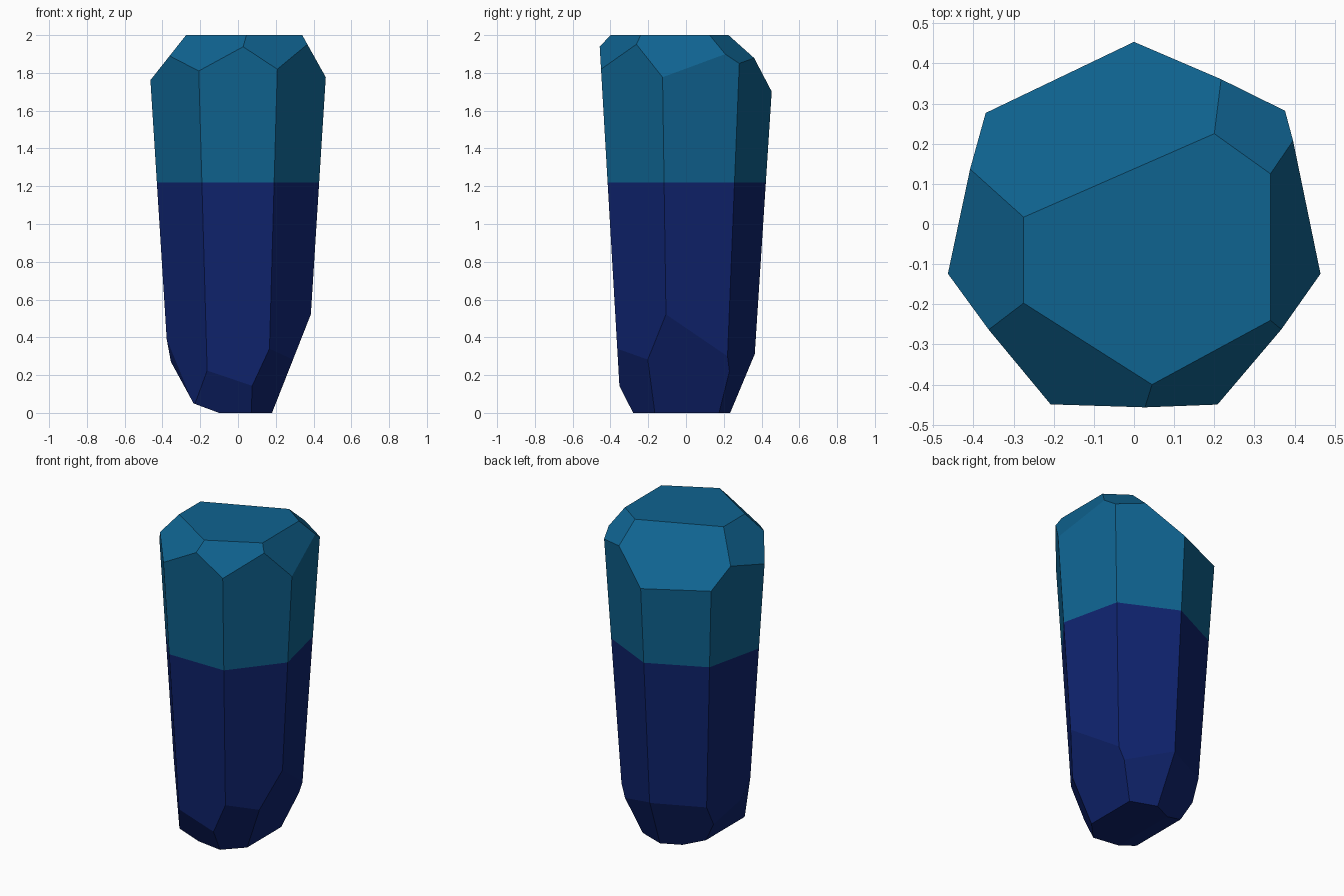
import bpy, bmesh, math
from mathutils import Vector

if "Cube" in bpy.data.objects:
    bpy.data.objects.remove(bpy.data.objects["Cube"])

CENTRE = Vector((0, 0, 1))

# Seven-sided shaft, widening towards the top
def ring(bm, z):
    r = 0.362 + 0.0645 * z
    return [bm.verts.new((r * math.cos(a), r * math.sin(a) - 0.018, z))
            for a in (math.pi / 2 + math.tau * k / 7 for k in range(7))]

bm = bmesh.new()
low, high = ring(bm, 0), ring(bm, 2)
bm.faces.new(low[::-1])
bm.faces.new(high)
for k in range(7):
    j = (k + 1) % 7
    bm.faces.new((low[k], low[j], high[j], high[k]))

# Slice off everything outside the plane through three points, and close the cut
def facet(a, b, c):
    a, b, c = Vector(a), Vector(b), Vector(c)
    n = (b - a).cross(c - a).normalized()
    if n.dot(CENTRE - a) > 0:
        n = -n
    geom = bm.verts[:] + bm.edges[:] + bm.faces[:]
    res = bmesh.ops.bisect_plane(bm, geom=geom, dist=1e-5, plane_co=a, plane_no=n, clear_outer=True)
    edges = [e for e in res["geom_cut"] if isinstance(e, bmesh.types.BMEdge) and e.is_boundary]
    if edges:
        bmesh.ops.contextual_create(bm, geom=edges)

# Crown facets: an edge of the flat top (two points) and a point on the shaft
crown = [
    ((-.275, .017), (.2, .225), (0, .455, 1.70)),
    ((.2, .225), (.34, .125), (.375, .283, 1.85)),
    ((.34, .125), (.34, -.24), (.463, -.125, 1.78)),
    ((.34, -.24), (.045, -.4), (.207, -.45, 1.82)),
    ((.045, -.4), (-.275, -.197), (-.207, -.45, 1.81)),
    ((-.275, -.197), (-.275, .017), (-.465, -.125, 1.76)),
]
for a, b, c in crown:
    facet((*a, 2), (*b, 2), c)

# Foot facets
foot = [
    ((.18, 0, 0), (.18, .1, 0), (.385, -.11, .52)),                # right
    ((.18, .175, 0), (.251, .22, .18), (0, .355, .29)),            # back right
    ((0, .355, .29), (-.297, .218, .30), (0, .225, 0)),            # back left
    ((-.235, 0, .05), (-.235, .1, .05), (-.355, 0, .27)),          # left
    ((-.1, 0, 0), (-.1, .1, 0), (-.235, 0, .05)),                  # left, shallow
    ((-.38, -.105, .40), (-.355, -.04, .27), (-.235, -.26, .05)),  # left front
    ((.07, -.28, 0), (.07, -.345, .13), (-.165, -.355, .22)),      # front left
    ((.07, -.28, 0), (.18, -.165, 0), (.16, -.36, .32)),           # front right
]
for p in foot:
    facet(*p)

# Colour border
SPLIT = 1.22
bmesh.ops.bisect_plane(bm, geom=bm.verts[:] + bm.edges[:] + bm.faces[:],
                       plane_co=(0, 0, SPLIT), plane_no=(0, 0, 1))
bmesh.ops.recalc_face_normals(bm, faces=bm.faces[:])
for f in bm.faces:
    f.material_index = int(f.calc_center_median().z > SPLIT)

mesh = bpy.data.meshes.new("crystal")
bm.to_mesh(mesh)
bm.free()
for name, col in (("navy", (.0048, .017, .156, 1)), ("teal_blue", (.0048, .125, .28, 1))):
    m = bpy.data.materials.new(name)
    m.diffuse_color = col
    m.use_nodes = True
    m.node_tree.nodes["Principled BSDF"].inputs["Base Color"].default_value = m.diffuse_color
    mesh.materials.append(m)
bpy.context.collection.objects.link(bpy.data.objects.new("crystal", mesh))
